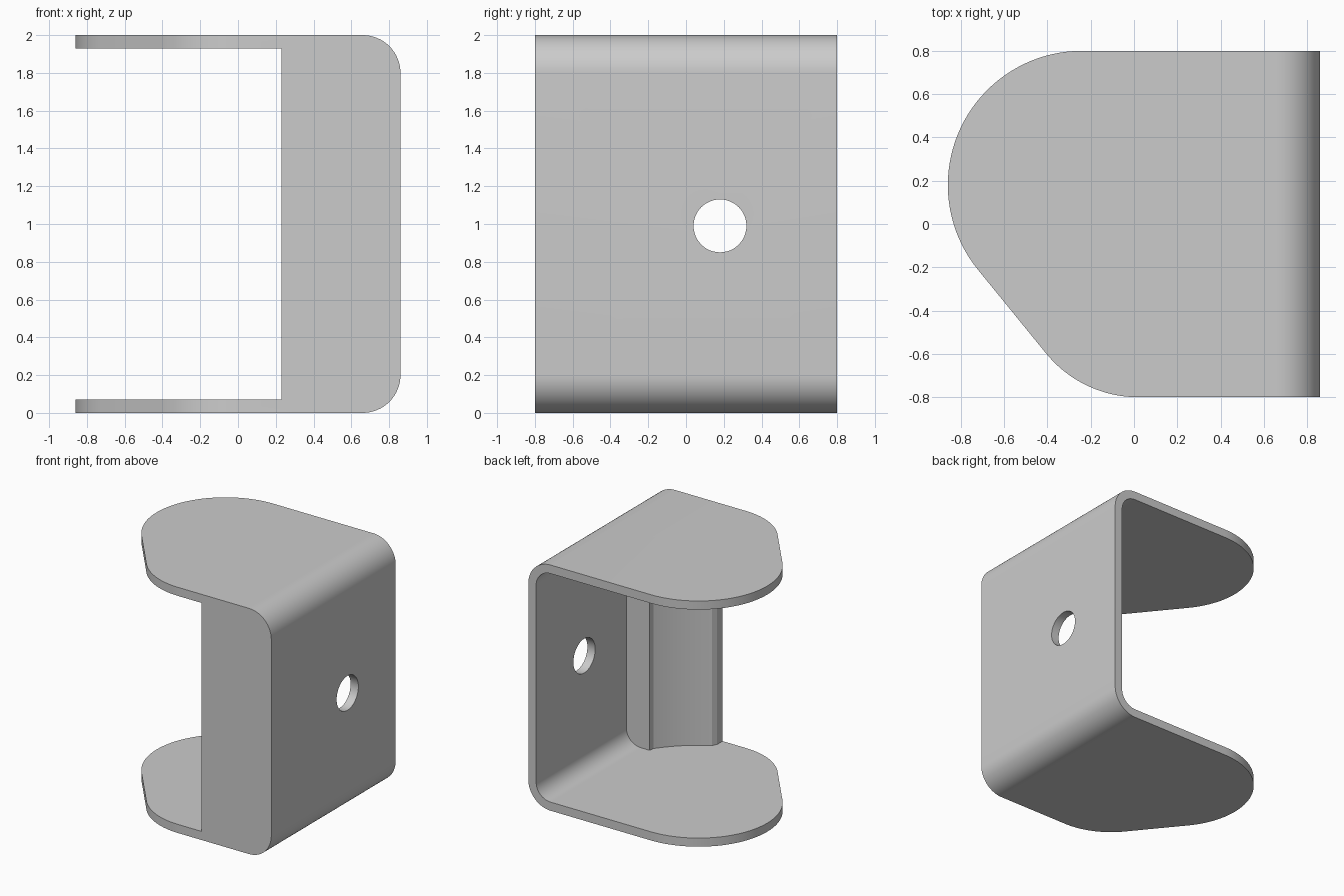
import bpy, bmesh
from math import cos, sin, radians, atan2, pi

if "Cube" in bpy.data.objects:
    bpy.data.objects.remove(bpy.data.objects["Cube"])


def arc(cx, cy, r, a0, a1, n):
    """Points on an arc, angles in radians."""
    return [(cx + r * cos(a0 + (a1 - a0) * i / n),
             cy + r * sin(a0 + (a1 - a0) * i / n)) for i in range(n + 1)]


def prism(name, points, to3d, lo, hi):
    """Extrude a closed 2D outline between two depths."""
    bm = bmesh.new()
    face = bm.faces.new([bm.verts.new(to3d(a, b, lo)) for a, b in points])
    new = bmesh.ops.extrude_face_region(bm, geom=[face])["geom"]
    top = [v for v in new if isinstance(v, bmesh.types.BMVert)]
    shift = [q - p for p, q in zip(to3d(0, 0, lo), to3d(0, 0, hi))]
    bmesh.ops.translate(bm, verts=top, vec=shift)
    bmesh.ops.recalc_face_normals(bm, faces=bm.faces[:])
    mesh = bpy.data.meshes.new(name)
    bm.to_mesh(mesh)
    bm.free()
    obj = bpy.data.objects.new(name, mesh)
    bpy.context.collection.objects.link(obj)
    return obj


def boolean(target, cutter, operation):
    """Apply a boolean and discard the cutter."""
    mod = target.modifiers.new("cut", 'BOOLEAN')
    mod.operation = operation
    mod.solver = 'EXACT'
    mod.object = cutter
    cutter.hide_render = True
    bpy.context.view_layer.objects.active = target
    bpy.ops.object.modifier_apply(modifier=mod.name)
    bpy.data.objects.remove(cutter)


def along_x(a, b, d): return (d, a, b)
def along_y(a, b, d): return (a, d, b)
def along_z(a, b, d): return (a, b, d)


def side_profile(left, right, bottom, top, r):
    """Side view with two rounded corners on the right."""
    return ([(left, bottom)] + arc(right - r, bottom + r, r, -pi / 2, 0, 16)
            + arc(right - r, top - r, r, 0, pi / 2, 16) + [(left, top)])


T = 0.07               # sheet thickness
EYE = (-0.24, 0.18)    # centre of the rounded flange end

# Outer solid trimmed to the flange outline
bracket = prism("bracket", side_profile(-1.2, 0.86, 0, 2, 0.2), along_y, -1, 1)
slope = radians(219.4)
outline = ([(1.2, -0.8), (1.2, 0.8)] + arc(*EYE, 0.62, pi / 2, slope, 40)
           + arc(0.02, -0.25, 0.55, slope, 1.5 * pi, 20))
boolean(bracket, prism("flange_outline", outline, along_z, -0.5, 2.5), 'INTERSECT')

# Inner cavity, leaving the solid corner block with its concave face
cavity = prism("cavity", side_profile(-1.5, 0.86 - T, T, 2 - T, 0.2 - T), along_y, -1.2, 1.2)
a0 = atan2(-0.73 - EYE[1], 0.23 - EYE[0])
a1 = atan2(-0.36 - EYE[1], 0.58 - EYE[0])
block = arc(*EYE, 1.0, a0, a1, 14)
block[0], block[-1] = (0.23, -0.73), (0.58, -0.36)
block += [(1.5, -0.36), (1.5, -1.6), (0.23, -1.6)]
boolean(cavity, prism("corner_block", block, along_z, -0.5, 2.5), 'DIFFERENCE')
boolean(bracket, cavity, 'DIFFERENCE')

# Round hole through the plate
hole = arc(0.18, 0.99, 0.14, 0, 2 * pi, 48)[:-1]
boolean(bracket, prism("plate_hole", hole, along_x, 0.7, 1.1), 'DIFFERENCE')

# Smooth bends, sharp edges
bpy.ops.object.select_all(action='DESELECT')
bracket.select_set(True)
bpy.context.view_layer.objects.active = bracket
bpy.ops.object.shade_smooth_by_angle(angle=radians(25))
